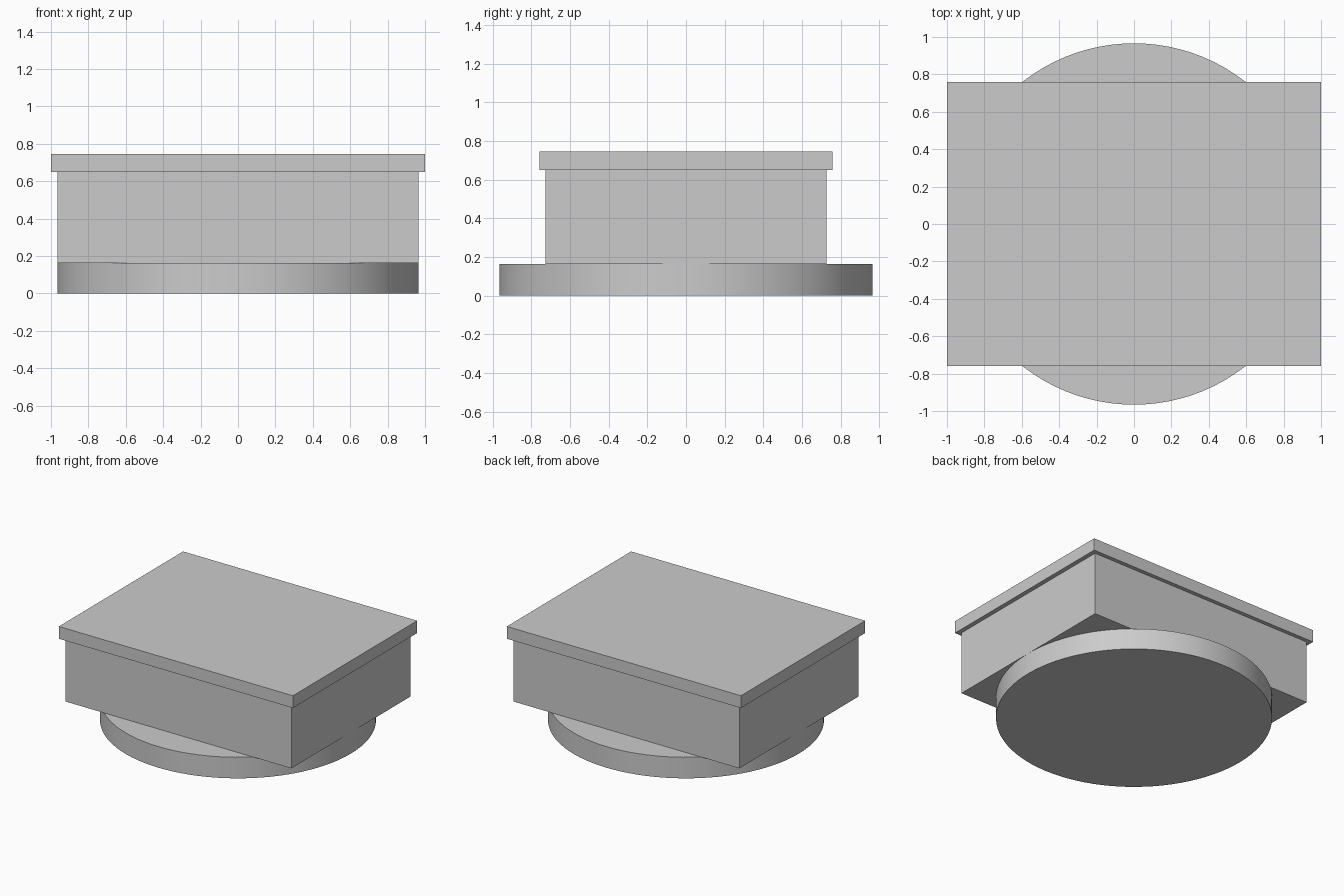
import bpy
from math import radians

if "Cube" in bpy.data.objects:
    bpy.data.objects.remove(bpy.data.objects["Cube"], do_unlink=True)

# One plain grey for every part
grey = bpy.data.materials.new("plain grey")
grey.use_nodes = True
grey.diffuse_color = (0.6, 0.6, 0.6, 1)
grey.node_tree.nodes["Principled BSDF"].inputs["Base Color"].default_value = grey.diffuse_color

BASE_TOP, BODY_TOP, LID_TOP = 0.163, 0.65, 0.745
RADIUS = 0.966


def finish(name):
    obj = bpy.context.object
    obj.name = obj.data.name = name
    obj.data.materials.append(grey)
    return obj


def slab(name, width, depth, bottom, top):
    bpy.ops.mesh.primitive_cube_add(size=1, location=(0, 0, (bottom + top) / 2))
    obj = finish(name)
    obj.scale = (width, depth, top - bottom)
    bpy.ops.object.transform_apply(location=False, rotation=False, scale=True)
    return obj


# Round base
bpy.ops.mesh.primitive_cylinder_add(vertices=96, radius=RADIUS, depth=BASE_TOP,
                                    location=(0, 0, BASE_TOP / 2))
finish("round_base")
bpy.ops.object.shade_smooth_by_angle(angle=radians(30))

# Rectangular body, as wide as the base, and its overhanging lid
slab("body", 2 * RADIUS, 1.455, BASE_TOP, BODY_TOP)
slab("lid", 2, 1.516, BODY_TOP, LID_TOP)
